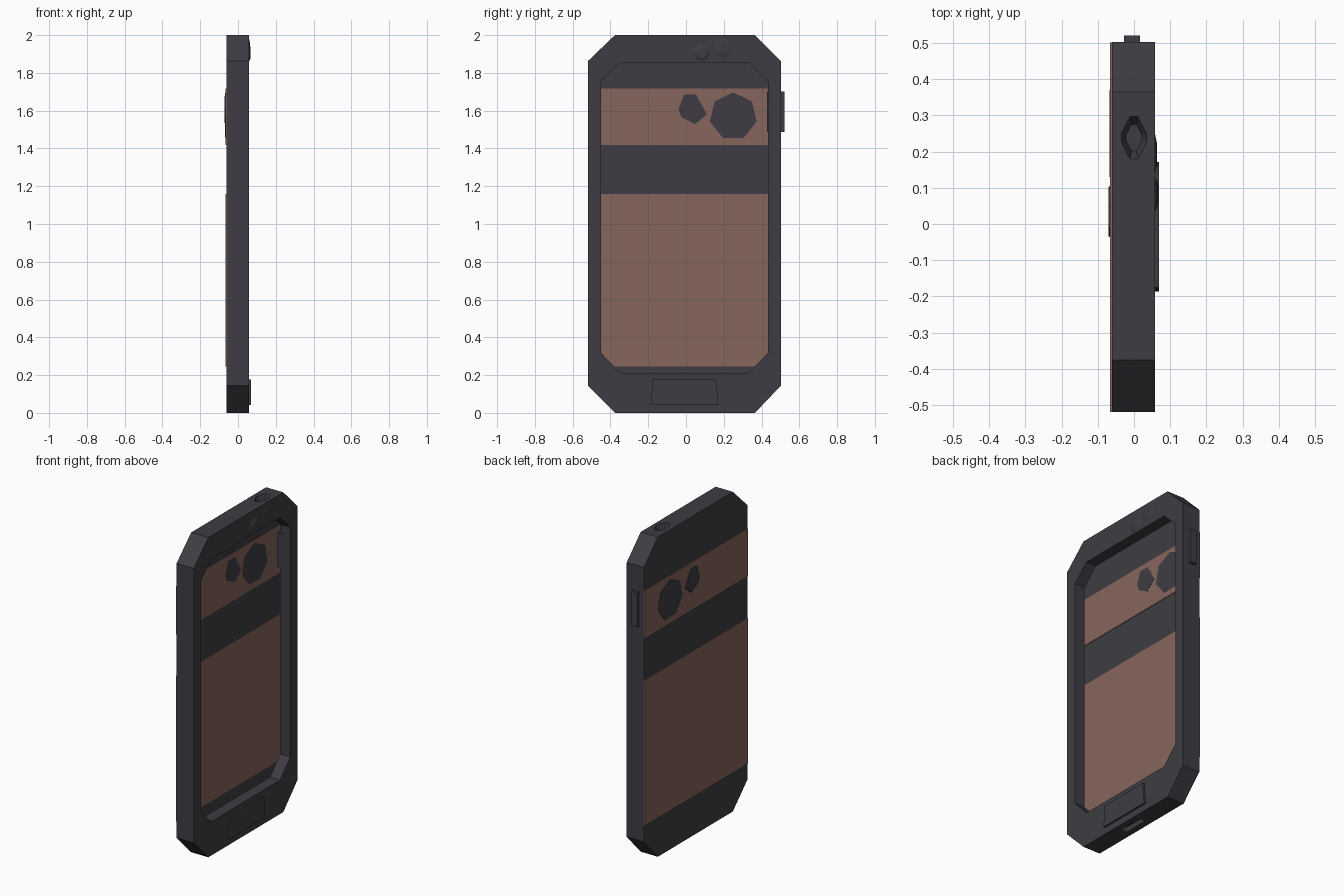
import bpy, bmesh, math

if "Cube" in bpy.data.objects:
    bpy.data.objects.remove(bpy.data.objects["Cube"])


def material(name, rgb):
    m = bpy.data.materials.new(name)
    m.diffuse_color = (*rgb, 1)
    m.use_nodes = True
    m.node_tree.nodes["Principled BSDF"].inputs["Base Color"].default_value = m.diffuse_color
    return m


DARK = material("charcoal", (0.049, 0.046, 0.056))
BROWN = material("brown", (0.24, 0.132, 0.106))


def finish(bm, name, mat):
    bmesh.ops.recalc_face_normals(bm, faces=bm.faces)
    me = bpy.data.meshes.new(name)
    bm.to_mesh(me)
    bm.free()
    me.materials.append(mat)
    ob = bpy.data.objects.new(name, me)
    bpy.context.collection.objects.link(ob)
    return ob


def octagon(y0, ya, yb, y1, z0, za, zb, z1):
    return [(ya, z0), (yb, z0), (y1, za), (y1, zb),
            (yb, z1), (ya, z1), (y0, zb), (y0, za)]


def strip(bm, a, b, skip=()):
    n = len(a)
    for i in range(n):
        j = (i + 1) % n
        if i not in skip:
            bm.faces.new((a[i], a[j], b[j], b[i]))


def plate(name, pts, x0, x1, mat, taper=1.0):
    """Extrude a (y, z) outline from x0 to x1, scaling the x1 end by taper."""
    bm = bmesh.new()
    cy = sum(p[0] for p in pts) / len(pts)
    cz = sum(p[1] for p in pts) / len(pts)
    a = [bm.verts.new((x0, y, z)) for y, z in pts]
    b = [bm.verts.new((x1, cy + (y - cy) * taper, cz + (z - cz) * taper))
         for y, z in pts]
    strip(bm, a, b)
    bm.faces.new(a)
    bm.faces.new(b)
    return finish(bm, name, mat)


def rect(y0, y1, z0, z1):
    return [(y0, z0), (y1, z0), (y1, z1), (y0, z1)]


def ngon(n, y, z, r):
    return [(y + r * math.sin(2 * math.pi * i / n),
             z + r * math.cos(2 * math.pi * i / n)) for i in range(n)]


# Hollow body: outer shell, front ring and inward lip of the screen opening
bm = bmesh.new()


def loop(pts, x):
    return [bm.verts.new((x, y, z)) for y, z in pts]


outer = octagon(-0.52, -0.376, 0.365, 0.503, 0, 0.145, 1.862, 2)
inner = octagon(-0.45, -0.35, 0.333, 0.434, 0.212, 0.318, 1.756, 1.853)
front, back = loop(outer, 0.058), loop(outer, -0.061)
rim, lip = loop(inner, 0.058), loop(inner, -0.012)
strip(bm, front, back, skip=(0, 4))
strip(bm, front, rim)
strip(bm, rim, lip)
bm.faces.new(back)


def pocket(side, yc, half_x, half_y, flat_x, flat_y, z, depth, shrink):
    """Fill one end face around a six or eight sided sunken port."""
    shape = [(half_x, flat_y), (flat_x, half_y), (-flat_x, half_y), (-half_x, flat_y),
             (-half_x, -flat_y), (-flat_x, -half_y), (flat_x, -half_y), (half_x, -flat_y)]
    top = [bm.verts.new((x, yc + y, z)) for x, y in shape]
    low = [bm.verts.new((x * shrink, yc + y * shrink, z + depth)) for x, y in shape]
    i, j = side, side + 1
    quad = [front[i], front[j], back[j], back[i]]
    edges = [bm.edges.get((quad[k], quad[(k + 1) % 4])) for k in range(4)]
    edges += [bm.edges.new((top[k], top[(k + 1) % 8])) for k in range(8)]
    bmesh.ops.triangle_fill(bm, use_beauty=True, edges=edges)
    strip(bm, top, low)
    bm.faces.new(low)


pocket(4, 0.238, 0.035, 0.059, 0.011, 0.012, 2, -0.04, 0.62)   # headphone socket
pocket(0, -0.01, 0.022, 0.085, 0.016, 0.065, 0, 0.03, 0.9)     # charging port
finish(bm, "body_shell", DARK)

# Brown back bands
for name, z0, z1 in (("lower_back_band", 0.245, 1.158), ("upper_back_band", 1.417, 1.718)):
    plate(name, rect(-0.519, 0.502, z0, z1), -0.058, -0.066, BROWN)

# Back lens and flash, just showing through inside
plate("back_lens", ngon(7, 0.25, 1.57, 0.127), -0.0565, -0.068, DARK, 0.97)
plate("back_flash", [(-0.04, 1.607), (-0.011, 1.685), (0.053, 1.685), (0.111, 1.58),
                     (0.048, 1.528), (-0.024, 1.565)], -0.0565, -0.071, DARK, 0.9)

# Front home button
plate("home_button", [(-0.187, 0.042), (0.171, 0.042), (0.16, 0.177), (-0.176, 0.177)],
      0.057, 0.069, DARK)

# Front sensors
plate("front_camera", ngon(8, 0.082, 1.907, 0.05), 0.057, 0.067, DARK, 0.55)
plate("front_sensor", ngon(8, 0.195, 1.93, 0.06), 0.057, 0.063, DARK, 0.5)

# Side button passing through the rim
plate("side_button", rect(0.43, 0.521, 1.487, 1.702), -0.028, 0.016, DARK)
